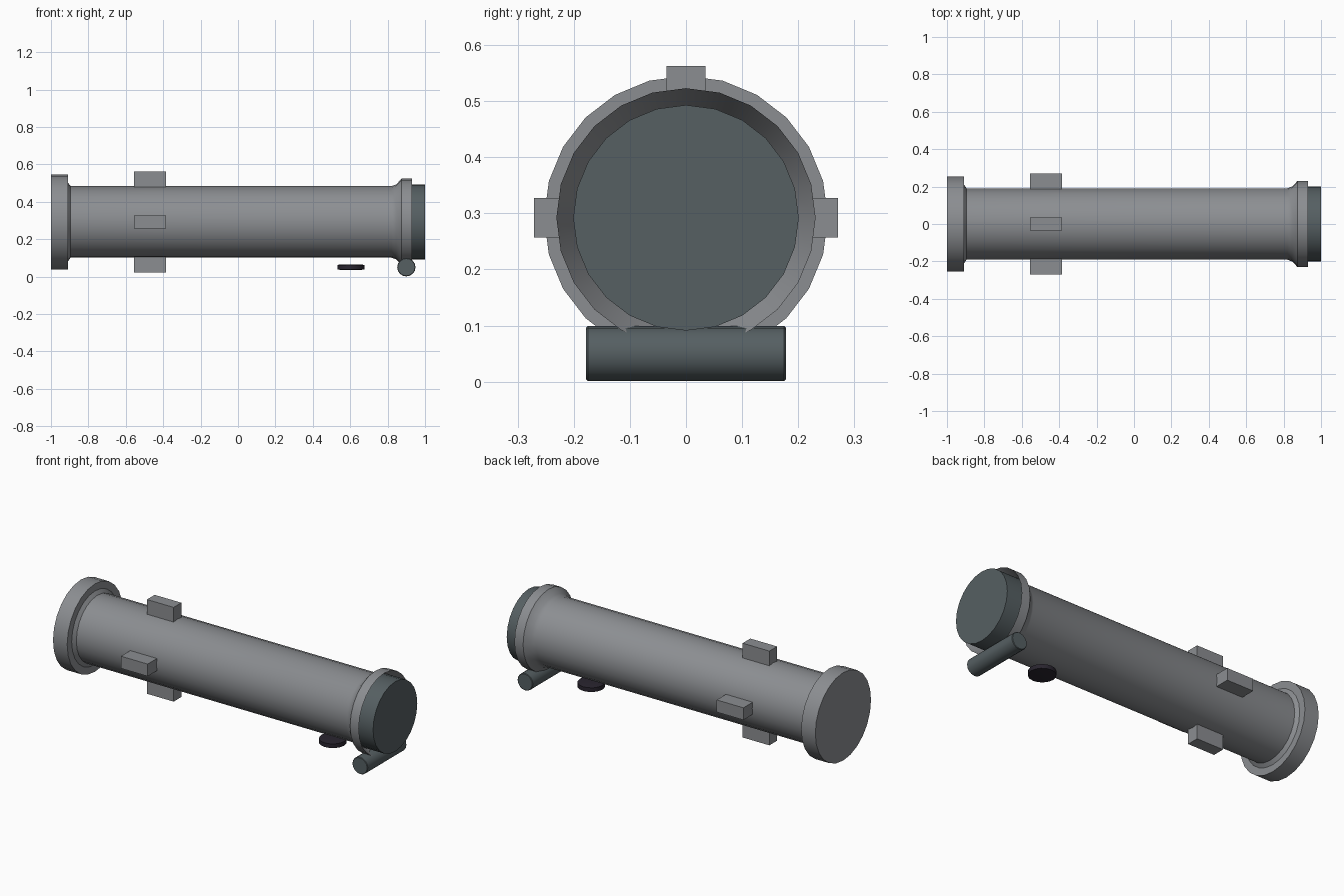
import bpy, bmesh, math
from mathutils import Matrix, Vector

cube = bpy.data.objects.get("Cube")
if cube:
    bpy.data.objects.remove(cube, do_unlink=True)


def make_material(name, rgb):
    mat = bpy.data.materials.new(name)
    mat.use_nodes = True
    mat.diffuse_color = (*rgb, 1)
    mat.node_tree.nodes["Principled BSDF"].inputs["Base Color"].default_value = (*rgb, 1)
    return mat


body_grey = make_material("body grey", (0.26, 0.27, 0.285))
slate = make_material("dark slate", (0.092, 0.115, 0.123))
near_black = make_material("near black", (0.022, 0.018, 0.028))


def finish(bm, name, mat, smooth=True):
    bmesh.ops.recalc_face_normals(bm, faces=bm.faces)
    mesh = bpy.data.meshes.new(name)
    bm.to_mesh(mesh)
    bm.free()
    obj = bpy.data.objects.new(name, mesh)
    bpy.context.collection.objects.link(obj)
    mesh.materials.append(mat)
    if smooth:
        bpy.ops.object.select_all(action='DESELECT')
        obj.select_set(True)
        bpy.context.view_layer.objects.active = obj
        bpy.ops.object.shade_smooth_by_angle(angle=math.radians(30))
    return obj


def lathe(name, profile, sides, axis, centre, mat):
    """Spin (distance along axis, radius) points into a capped solid."""
    bm = bmesh.new()
    rings = []
    for along, r in profile:
        angles = [math.tau * i / sides for i in range(sides)]
        rings.append([bm.verts.new((r * math.cos(a), r * math.sin(a), along)) for a in angles])
    for low, high in zip(rings, rings[1:]):
        for i in range(sides):
            j = (i + 1) % sides
            bm.faces.new((low[i], low[j], high[j], high[i]))
    bm.faces.new(rings[0])
    bm.faces.new(rings[-1])
    turn = Vector((0, 0, 1)).rotation_difference(Vector(axis)).to_matrix().to_4x4()
    bm.transform(Matrix.Translation(centre) @ turn)
    return finish(bm, name, mat)


AXIS_Z = 0.292

# Main tube: rear flange, barrel, flared collar and recessed mouth
lathe("tube_body",
      [(-1, 0.253), (-0.91, 0.253), (-0.91, 0.212), (-0.895, 0.191),
       (0.82, 0.191), (0.845, 0.2), (0.875, 0.231), (0.93, 0.231),
       (0.865, 0.196)],
      24, (1, 0, 0), (0, 0, AXIS_Z), body_grey)

# Plug closing the mouth
lathe("mouth_plug", [(0.867, 0.201), (1, 0.201)], 24, (1, 0, 0), (0, 0, AXIS_Z), slate)

# Crossbar under the mouth
lathe("crossbar", [(-0.178, 0.046), (-0.175, 0.049), (0.175, 0.049), (0.178, 0.046)],
      16, (0, 1, 0), (0.9, 0, 0.05), slate)

# Small disc under the barrel
lathe("underside_disc", [(-0.015, 0.052), (-0.012, 0.072), (0.012, 0.072), (0.015, 0.052)],
      16, (0, 0, 1), (0.603, 0, 0.05), near_black)

# Four mounting lugs around the barrel
for i, side in enumerate(("top", "front", "bottom", "back")):
    bm = bmesh.new()
    bmesh.ops.create_cube(bm, size=1)
    bm.transform(Matrix.Translation((-0.47, 0, AXIS_Z))
                 @ Matrix.Rotation(i * math.pi / 2, 4, 'X')
                 @ Matrix.Translation((0, 0, 0.221))
                 @ Matrix.Diagonal((0.17, 0.07, 0.1, 1)))
    finish(bm, side + "_lug", body_grey, smooth=False)
